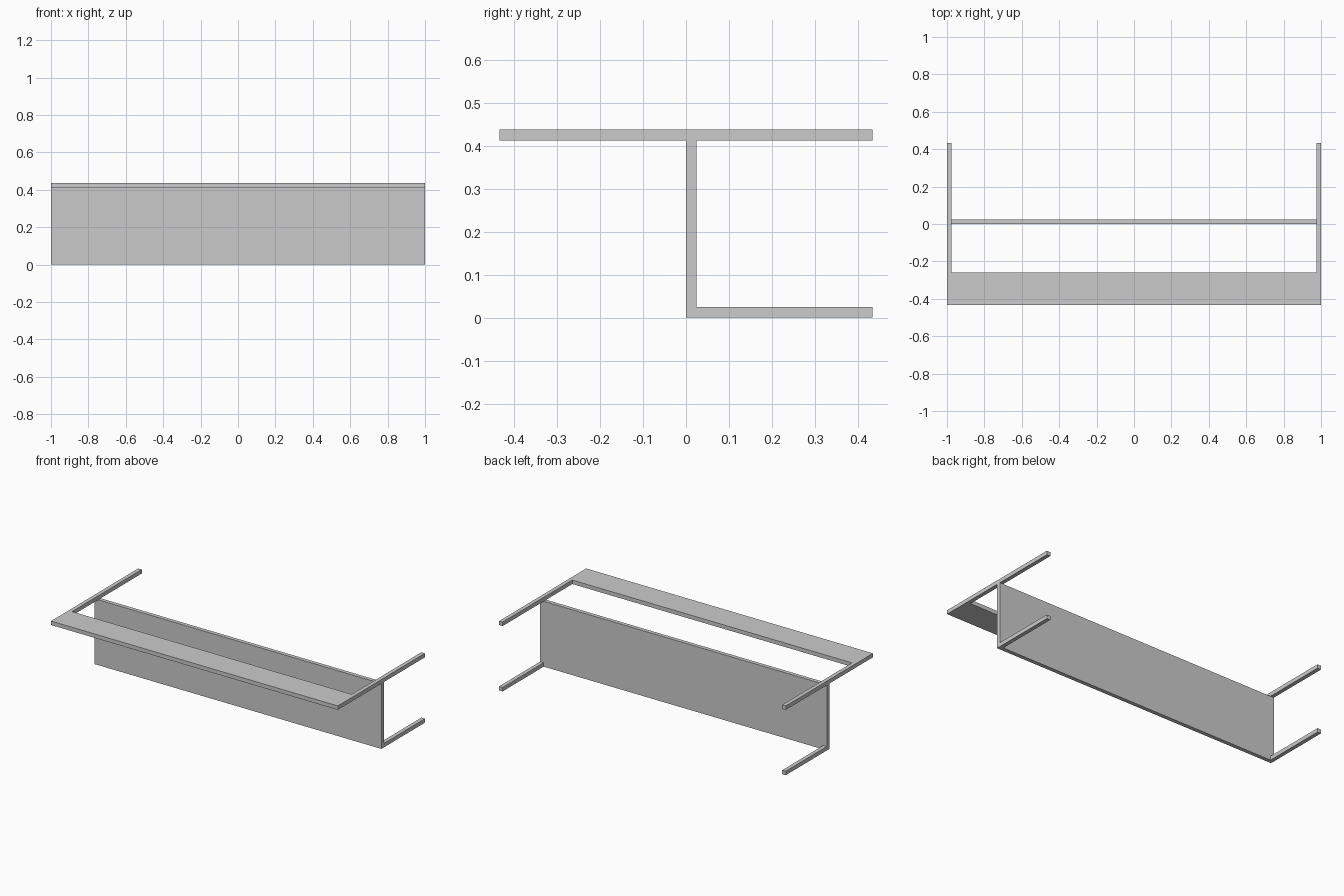
import bpy

if "Cube" in bpy.data.objects:
    bpy.data.objects.remove(bpy.data.objects["Cube"])

T = 0.025            # board thickness
H, D = 0.437, 0.434  # overall height, half depth


def box(name, x, y, z):
    """Box spanning the given (min, max) ranges."""
    bpy.ops.mesh.primitive_cube_add(
        size=1, location=[(a + b) / 2 for a, b in (x, y, z)])
    ob = bpy.context.object
    ob.name = name
    ob.scale = [b - a for a, b in (x, y, z)]
    bpy.ops.object.transform_apply(location=True, rotation=False, scale=True)
    return ob


# Upright central panel
box("back_panel", (-1, 1), (0, T), (0, H - T))

# Narrow shelf along the front top edge, between the rails
box("front_shelf", (-1 + T, 1 - T), (-D, -0.26), (H - T, H))

# Side rails: full-depth on top, rear-only at the bottom
for side, x in (("left", (-1, -1 + T)), ("right", (1 - T, 1))):
    box(f"top_rail_{side}", x, (-D, D), (H - T, H))
    box(f"bottom_rail_{side}", x, (T, D), (0, T))
